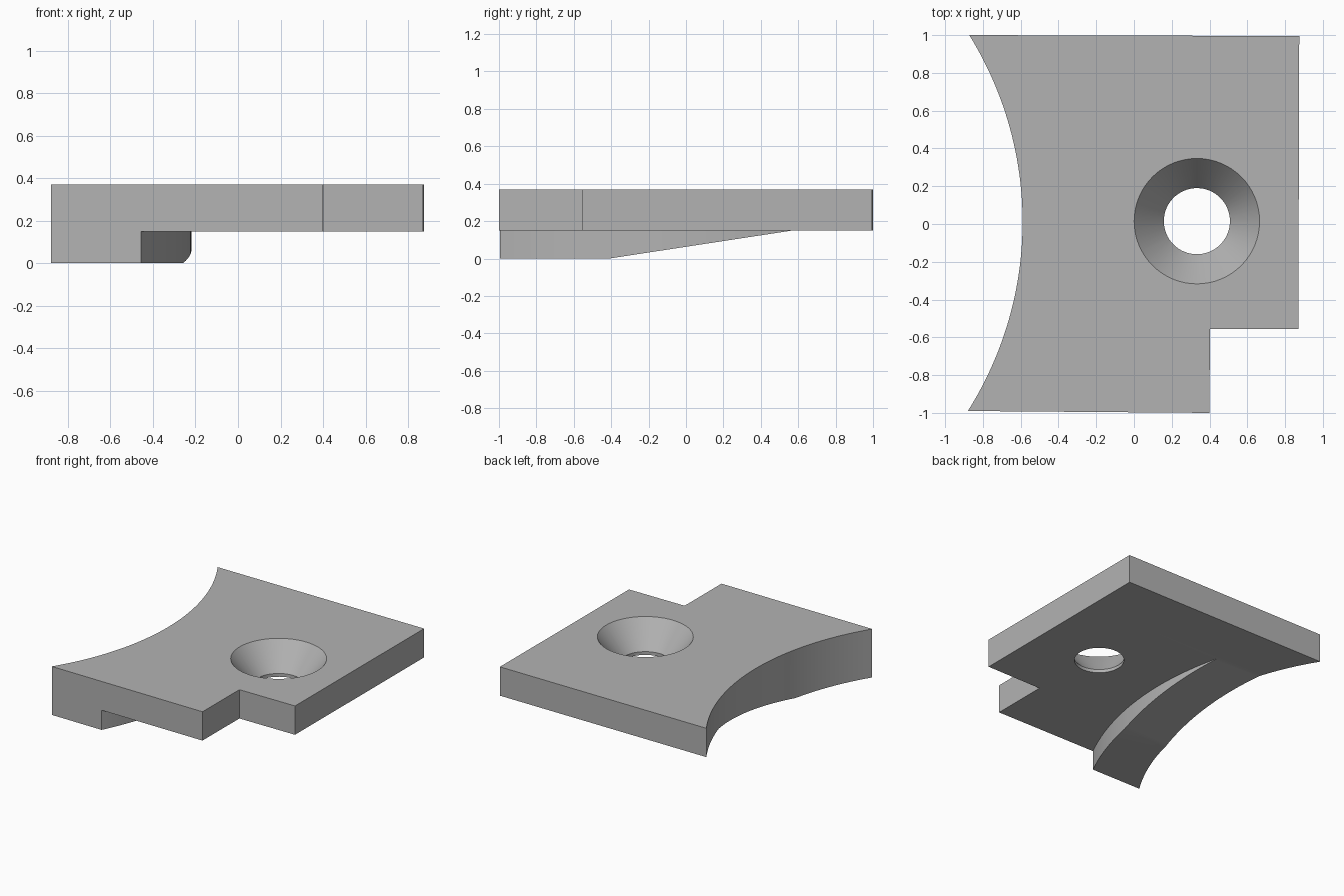
import bpy, bmesh
from math import sin, cos, radians, asin
from mathutils import Vector

if "Cube" in bpy.data.objects:
    bpy.data.objects.remove(bpy.data.objects["Cube"])

TOP, UNDER = 0.37, 0.15          # plate surfaces
ARC = Vector((-2.464, 0.011))    # shared centre of the curved edge and the lip
R_EDGE, R_LIP = 1.874, 2.245
HOLE = (0.333, 0.015)

grey = bpy.data.materials.new("plain grey")
grey.use_nodes = True
colour = (0.45, 0.45, 0.45, 1)
grey.diffuse_color = colour
grey.node_tree.nodes["Principled BSDF"].inputs["Base Color"].default_value = colour


def arc(radius, start, end, steps):
    """Points along an arc around ARC, angles in radians."""
    angles = [start + (end - start) * i / steps for i in range(steps + 1)]
    return [(ARC.x + radius * cos(a), ARC.y + radius * sin(a)) for a in angles]


def prism(name, points, direction):
    """Extrude a closed 3D outline along a direction."""
    bm = bmesh.new()
    face = bm.faces.new([bm.verts.new(p) for p in points])
    new = bmesh.ops.extrude_face_region(bm, geom=[face])["geom"]
    moved = [v for v in new if isinstance(v, bmesh.types.BMVert)]
    bmesh.ops.translate(bm, verts=moved, vec=direction)
    bmesh.ops.recalc_face_normals(bm, faces=bm.faces)
    return add_object(name, bm)


def add_object(name, bm):
    mesh = bpy.data.meshes.new(name)
    bm.to_mesh(mesh)
    bm.free()
    mesh.materials.append(grey)
    obj = bpy.data.objects.new(name, mesh)
    bpy.context.collection.objects.link(obj)
    return obj


def cone(name, r_low, r_high, z_low, z_high):
    bpy.ops.mesh.primitive_cone_add(
        vertices=64, radius1=r_low, radius2=r_high, depth=z_high - z_low,
        location=(*HOLE, (z_low + z_high) / 2))
    obj = bpy.context.object
    obj.name = name
    obj.data.materials.append(grey)
    return obj


def cut(target, cutter):
    cutter.hide_render = True
    mod = target.modifiers.new("cut", "BOOLEAN")
    mod.operation, mod.solver, mod.object = "DIFFERENCE", "EXACT", cutter
    bpy.context.view_layer.objects.active = target
    bpy.ops.object.modifier_apply(modifier=mod.name)
    bpy.data.objects.remove(cutter)


# Full-height body: curved left edge and notched front right corner
low, high = asin((-0.99 - ARC.y) / R_EDGE), asin((1.0 - ARC.y) / R_EDGE)
outline = arc(R_EDGE, high, low, 48)
outline += [(0.4, -1.0), (0.402, -0.557), (0.87, -0.555), (0.875, 0.995)]
plate = prism("curved_plate", [(x, y, 0) for x, y in outline], (0, 0, TOP))

# Clear the underside outside the curved lip
clear = arc(R_LIP, radians(-40), radians(40), 64) + [(3, 2), (3, -2)]
cut(plate, prism("underside_cutter", [(x, y, -0.1) for x, y in clear],
                 (0, 0, UNDER + 0.1)))

# Taper the lip up into the plate toward the back
taper = [(-1.39, -UNDER), (0.57, UNDER), (1.5, UNDER), (1.5, -UNDER)]
cut(plate, prism("taper_cutter", [(-2, y, z) for y, z in taper], (4, 0, 0)))

# Countersunk screw hole: short straight bore, then a flared seat
cut(plate, cone("bore_cutter", 0.175, 0.175, 0.0, 0.3))
slope = (0.332 - 0.175) / (TOP - 0.175)
cut(plate, cone("countersink_cutter", 0.175, 0.332 + slope * 0.05, 0.175, TOP + 0.05))

bpy.ops.object.select_all(action="DESELECT")
plate.select_set(True)
bpy.context.view_layer.objects.active = plate
bpy.ops.object.shade_smooth_by_angle(angle=radians(25))
